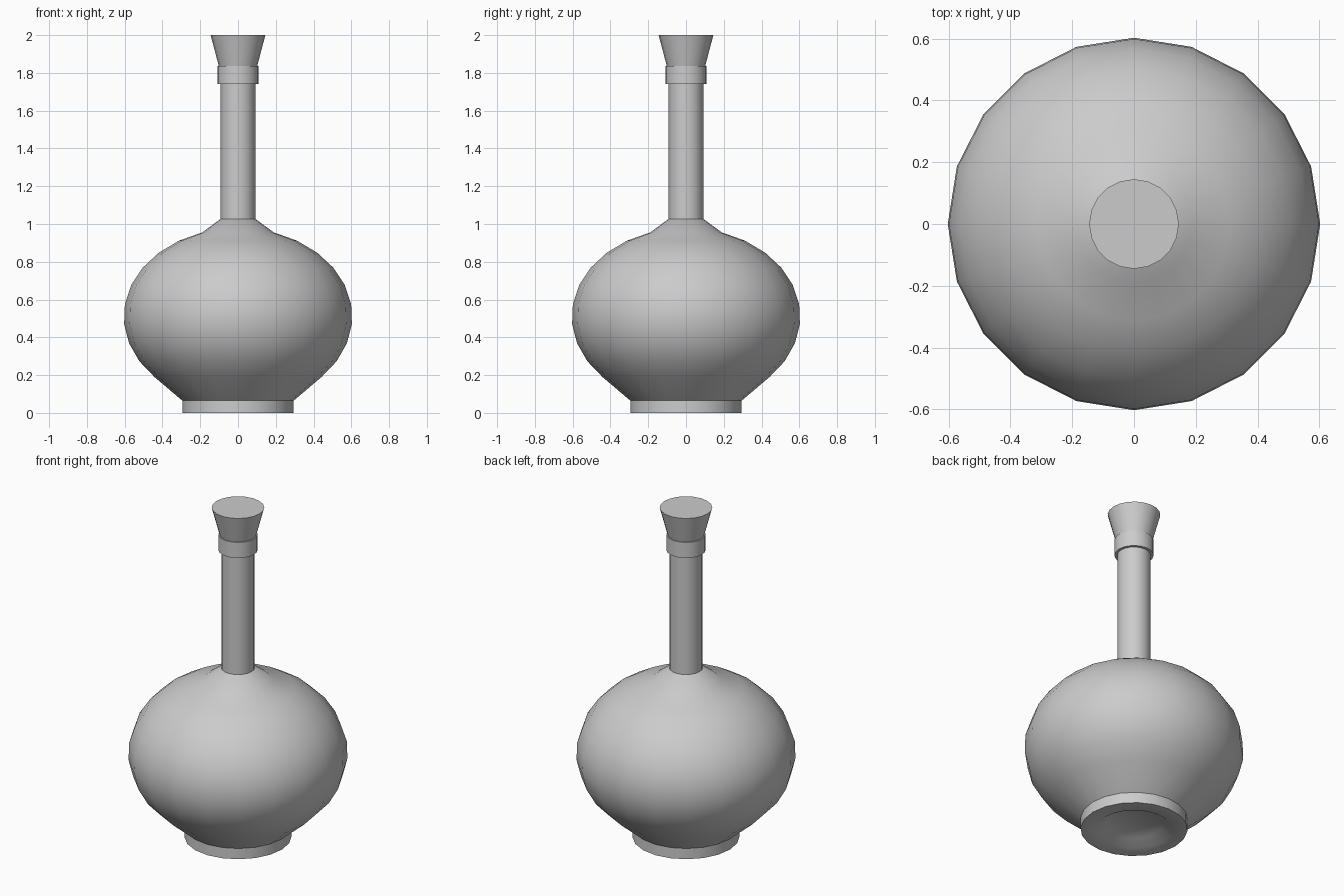
import bpy, bmesh, math

if "Cube" in bpy.data.objects:
    bpy.data.objects.remove(bpy.data.objects["Cube"])

SIDES = 20


def lathe(name, profile, sides=SIDES, sharp=40):
    """Revolve (radius, z) points around z, closing both ends with flat caps."""
    bm = bmesh.new()
    rings = []
    for r, z in profile:
        rings.append([bm.verts.new((r * math.cos(2 * math.pi * i / sides),
                                    r * math.sin(2 * math.pi * i / sides), z))
                      for i in range(sides)])
    for a, b in zip(rings, rings[1:]):
        for i in range(sides):
            j = (i + 1) % sides
            bm.faces.new((a[i], a[j], b[j], b[i]))
    bm.faces.new(rings[0][::-1])
    bm.faces.new(rings[-1])
    bmesh.ops.recalc_face_normals(bm, faces=bm.faces[:])
    mesh = bpy.data.meshes.new(name)
    bm.to_mesh(mesh)
    bm.free()
    obj = bpy.data.objects.new(name, mesh)
    bpy.context.collection.objects.link(obj)
    bpy.ops.object.select_all(action='DESELECT')
    obj.select_set(True)
    bpy.context.view_layer.objects.active = obj
    bpy.ops.object.shade_smooth_by_angle(angle=math.radians(sharp))
    return obj


# Round belly with recessed foot ring and shoulder, one continuous profile
foot = [(0.16, 0.035), (0.21, 0.0), (0.295, 0.0), (0.295, 0.065)]
start, end, steps = -43, 71.7, 9
belly = []
for k in range(steps + 1):
    t = math.radians(start + (end - start) * k / steps)
    belly.append((0.605 * math.cos(t), 0.51 + 0.469 * math.sin(t)))
shoulder = [(0.092, 1.027)]
lathe("bottle_body", foot + belly + shoulder)

# Straight neck
lathe("neck", [(0.092, 1.02), (0.092, 1.76)])

# Collar band at the lip
lathe("collar", [(0.108, 1.742), (0.108, 1.837)])

# Flared stopper
lathe("stopper", [(0.10, 1.83), (0.145, 2.0)])
